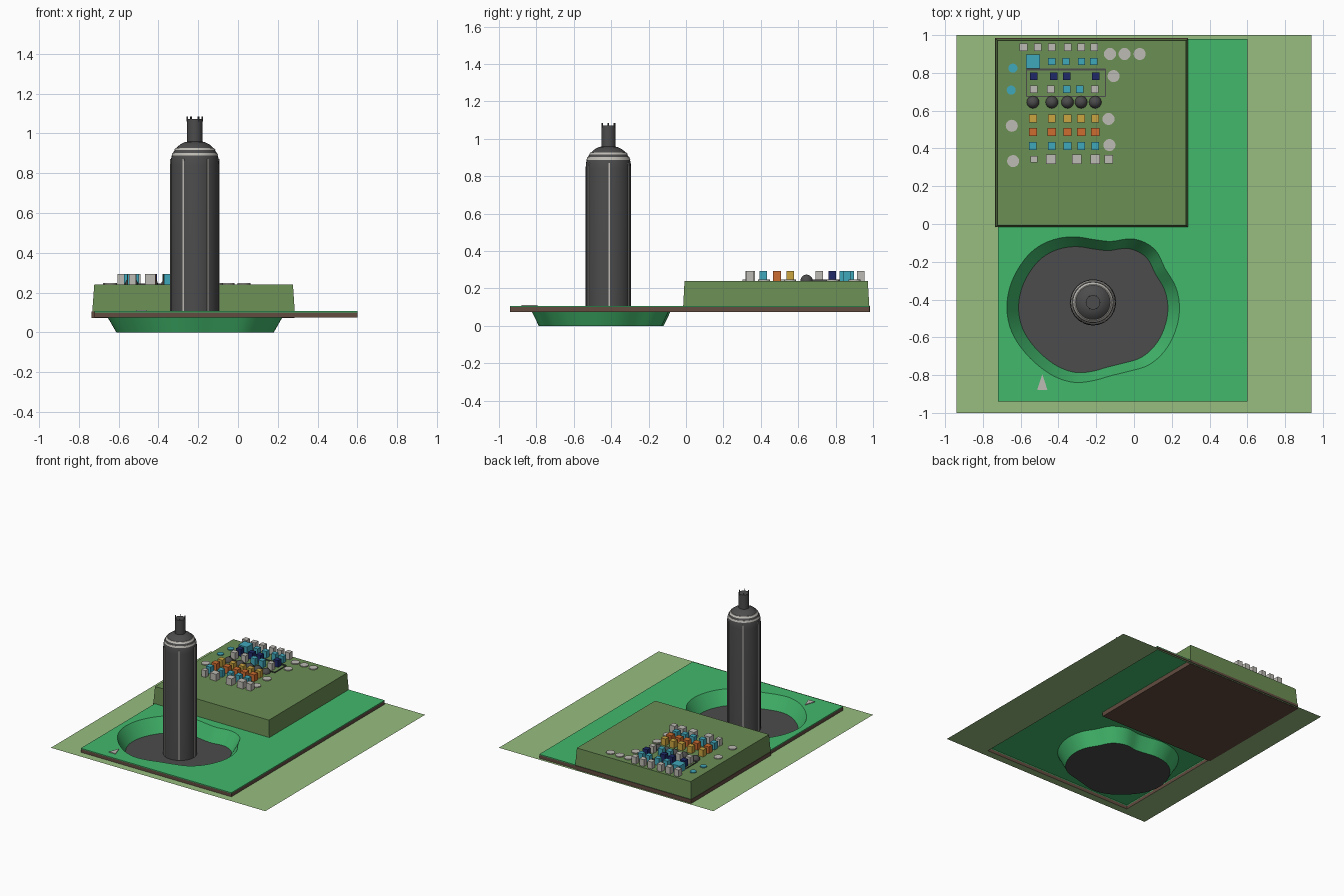
import bpy, bmesh, math
from mathutils import Vector, Matrix

if "Cube" in bpy.data.objects:
    bpy.data.objects.remove(bpy.data.objects["Cube"])


def material(name, r, g, b):
    def lin(c):
        c /= 255
        return c / 12.92 if c <= 0.04045 else ((c + 0.055) / 1.055) ** 2.4
    m = bpy.data.materials.new(name)
    m.diffuse_color = (lin(r), lin(g), lin(b), 1)
    m.use_nodes = True
    m.node_tree.nodes["Principled BSDF"].inputs["Base Color"].default_value = m.diffuse_color
    return m


PALE = material("pale_green", 152, 189, 127)
TURF = material("turf_green", 66, 184, 108)
OLIVE = material("olive_green", 107, 142, 84)
SOIL = material("soil_brown", 98, 76, 64)
DARK = material("dark_grey", 76, 76, 77)
GREY = material("light_grey", 190, 187, 180)
BLUE = material("sky_blue", 64, 168, 188)
NAVY = material("navy", 32, 42, 104)
ORANGE = material("orange", 205, 108, 48)
YELLOW = material("yellow", 203, 165, 65)


def finish(name, bm, *mats, smooth=False, recalc=True):
    if recalc:
        bmesh.ops.recalc_face_normals(bm, faces=bm.faces)
    me = bpy.data.meshes.new(name)
    bm.to_mesh(me)
    bm.free()
    ob = bpy.data.objects.new(name, me)
    bpy.context.collection.objects.link(ob)
    for m in mats:
        me.materials.append(m)
    if smooth:
        bpy.ops.object.select_all(action='DESELECT')
        bpy.context.view_layer.objects.active = ob
        ob.select_set(True)
        bpy.ops.object.shade_smooth_by_angle(angle=math.radians(35))
    return ob


def rect(x0, x1, y0, y1):
    return [(x0, y0), (x1, y0), (x1, y1), (x0, y1)]


def ring(bm, pts, z):
    return [bm.verts.new((x, y, z)) for x, y in pts]


def band(bm, a, b):
    n = len(a)
    return [bm.faces.new((a[i], a[(i + 1) % n], b[(i + 1) % n], b[i])) for i in range(n)]


def sheet_with_hole(bm, outer, inner, z):
    edges = []
    loops = [ring(bm, outer, z), ring(bm, inner, z)]
    for lp in loops:
        edges += [bm.edges.new((lp[i], lp[(i + 1) % len(lp)])) for i in range(len(lp))]
    bmesh.ops.triangle_fill(bm, edges=edges, use_beauty=True, normal=(0, 0, 1))
    for f in bm.faces:
        f.normal_update()
        if f.normal.z < 0:
            f.normal_flip()
    return loops


def frustum(name, low, high, z0, z1, mat):
    bm = bmesh.new()
    a, b = ring(bm, low, z0), ring(bm, high, z1)
    band(bm, a, b)
    bm.faces.new(a[::-1])
    bm.faces.new(b)
    return finish(name, bm, mat)


def lathe(name, profile, center, mat, sides=32):
    bm = bmesh.new()
    loops = [ring(bm, [(center[0] + r * math.cos(2 * math.pi * i / sides),
                        center[1] + r * math.sin(2 * math.pi * i / sides))
                       for i in range(sides)], z) for r, z in profile]
    for a, b in zip(loops, loops[1:]):
        band(bm, a, b)
    bm.faces.new(loops[0][::-1])
    bm.faces.new(loops[-1])
    return finish(name, bm, mat, smooth=True)


# Pond outline: radius every 15 degrees, smoothed by Catmull-Rom
RADII = [.455, .452, .437, .455, .432, .375, .372, .40, .428, .448, .454, .459,
         .459, .449, .43, .416, .409, .398, .375, .361, .376, .413, .435, .447]


def pond(scale, steps=4):
    pts, n = [], len(RADII)
    for i in range(n):
        p0, p1, p2, p3 = (RADII[(i + k) % n] for k in (-1, 0, 1, 2))
        for s in range(steps):
            t = s / steps
            r = p1 + .5 * t * (p2 - p0 + t * (2 * p0 - 5 * p1 + 4 * p2 - p3
                               + t * (3 * (p1 - p2) + p3 - p0)))
            a = math.radians(15 * (i + t))
            pts.append((-.214 + scale * r * math.cos(a), -.454 + scale * r * math.sin(a)))
    return pts


# Ground frame around the lawn
lawn = rect(-.72, .6, -.94, .98)
bm = bmesh.new()
sheet_with_hole(bm, rect(-.94, .94, -1, 1), lawn, .075)
finish("ground", bm, PALE, recalc=False)

# Lawn sheet with pond hole and a thin green edge
bm = bmesh.new()
outer, inner = sheet_with_hole(bm, lawn, pond(1), .107)
band(bm, ring(bm, lawn, .101), outer)
finish("lawn", bm, TURF, recalc=False)

# Soil skirt below the lawn
bm = bmesh.new()
band(bm, ring(bm, lawn, .075), ring(bm, lawn, .101))
finish("lawn_soil", bm, SOIL, recalc=False)

# Pond bowl: green wall and dark floor
bm = bmesh.new()
low = ring(bm, pond(.865), 0)
band(bm, ring(bm, pond(1), .107), low)
floor = bm.faces.new(low)
floor.material_index = 1
for f in bm.faces:
    f.normal_update()
    if f.normal.z < 0:
        f.normal_flip()
finish("pond_bowl", bm, TURF, DARK, smooth=True, recalc=False)

# Raised terrace on its soil slab
frustum("terrace_soil", rect(-.735, .285, -.015, .985), rect(-.735, .285, -.015, .985), .073, .105, SOIL)
frustum("terrace", rect(-.732, .285, -.015, .98), rect(-.722, .276, -.008, .972), .105, .24, OLIVE)

# Tower with domed shoulder and neck
TC = (-.217, -.415)
lathe("tower", [(.122, 0), (.122, .84), (.119, .875), (.111, .9), (.097, .922), (.075, .943),
                (.05, .956), (.038, .958), (.038, 1.072)], TC, DARK)
for i, (r0, z0, r1, z1) in enumerate([(.117, .888, .112, .902), (.105, .915, .096, .927)]):
    lathe(f"tower_band_{i}", [(r0, z0), (r1, z1)], TC, GREY)

# Vertical stripes and top prongs on the tower
for name, r, w, z0, z1, mat in (("tower_stripe", .121, .007, .005, .87, GREY),
                                ("neck_prong", .038, .004, 1.06, 1.085, DARK)):
    bm = bmesh.new()
    for k in range(6):
        a = math.radians(60 * k + 2)
        m = (Matrix.Translation((TC[0], TC[1], (z0 + z1) / 2)) @ Matrix.Rotation(a, 4, 'Z')
             @ Matrix.Translation((r, 0, 0)) @ Matrix.Diagonal((.006, w, z1 - z0, 1)))
        bmesh.ops.create_cube(bm, size=1, matrix=m)
    finish(name, bm, mat)

# Block rows on the terrace: y, then groups of (material, size, x positions)
COLS = (-.535, -.435, -.352, -.28, -.205)
ROWS = [
    (.935, [(GREY, .04, (-.585, -.51, -.435, -.35, -.28, -.21))]),
    (.86, [(BLUE, .076, (-.535,)), (BLUE, .038, (-.435, -.36, -.278, -.213))]),
    (.783, [(NAVY, .04, (-.53, -.426, -.356, -.203))]),
    (.713, [(GREY, .04, (-.53, -.44, -.208)), (BLUE, .04, (-.356, -.287))]),
    (.558, [(YELLOW, .041, COLS)]),
    (.487, [(ORANGE, .044, COLS)]),
    (.413, [(BLUE, .04, COLS)]),
    (.343, [(GREY, .036, (-.53,)), (GREY, .052, (-.44, -.303, -.205)), (GREY, .043, (-.134,))]),
]
for n, (y, groups) in enumerate(ROWS):
    for g, (mat, size, xs) in enumerate(groups):
        bm = bmesh.new()
        for x in xs:
            bmesh.ops.create_cube(bm, size=1, matrix=Matrix.Translation((x, y, .266))
                                  @ Matrix.Diagonal((size, size, .056, 1)))
        finish(f"block_row_{n}_{g}", bm, mat)

# Row of half-sunk balls
bm = bmesh.new()
for x in COLS:
    bmesh.ops.create_uvsphere(bm, u_segments=16, v_segments=10, radius=.033,
                              matrix=Matrix.Translation((x, .645, .241)))
finish("ball_row", bm, DARK, smooth=True)

# Flat discs around the blocks
for name, mat, r, spots in (
        ("grey_discs", GREY, .032, [(-.127, .9), (-.05, .9), (.03, .9), (-.108, .783), (-.135, .556),
                                    (-.13, .418), (-.647, .52), (-.64, .333)]),
        ("blue_discs", BLUE, .024, [(-.641, .825), (-.65, .709)])):
    bm = bmesh.new()
    for x, y in spots:
        bmesh.ops.create_cone(bm, cap_ends=True, segments=20, radius1=r, radius2=r, depth=.008,
                              matrix=Matrix.Translation((x, y, .243)))
    finish(name, bm, mat)

# Thin rectangular outline on the terrace
bm = bmesh.new()
for x, y, w, h in ((-.36, .818, .42, .01), (-.36, .675, .42, .005),
                   (-.57, .747, .005, .145), (-.15, .747, .005, .145)):
    bmesh.ops.create_cube(bm, size=1, matrix=Matrix.Translation((x, y, .243))
                          @ Matrix.Diagonal((w, h, .007, 1)))
finish("terrace_outline", bm, DARK)

# Arrow marker on the lawn
tri = [(-.513, -.88), (-.458, -.88), (-.485, -.795)]
frustum("arrow_marker", tri, tri, .106, .112, GREY)
